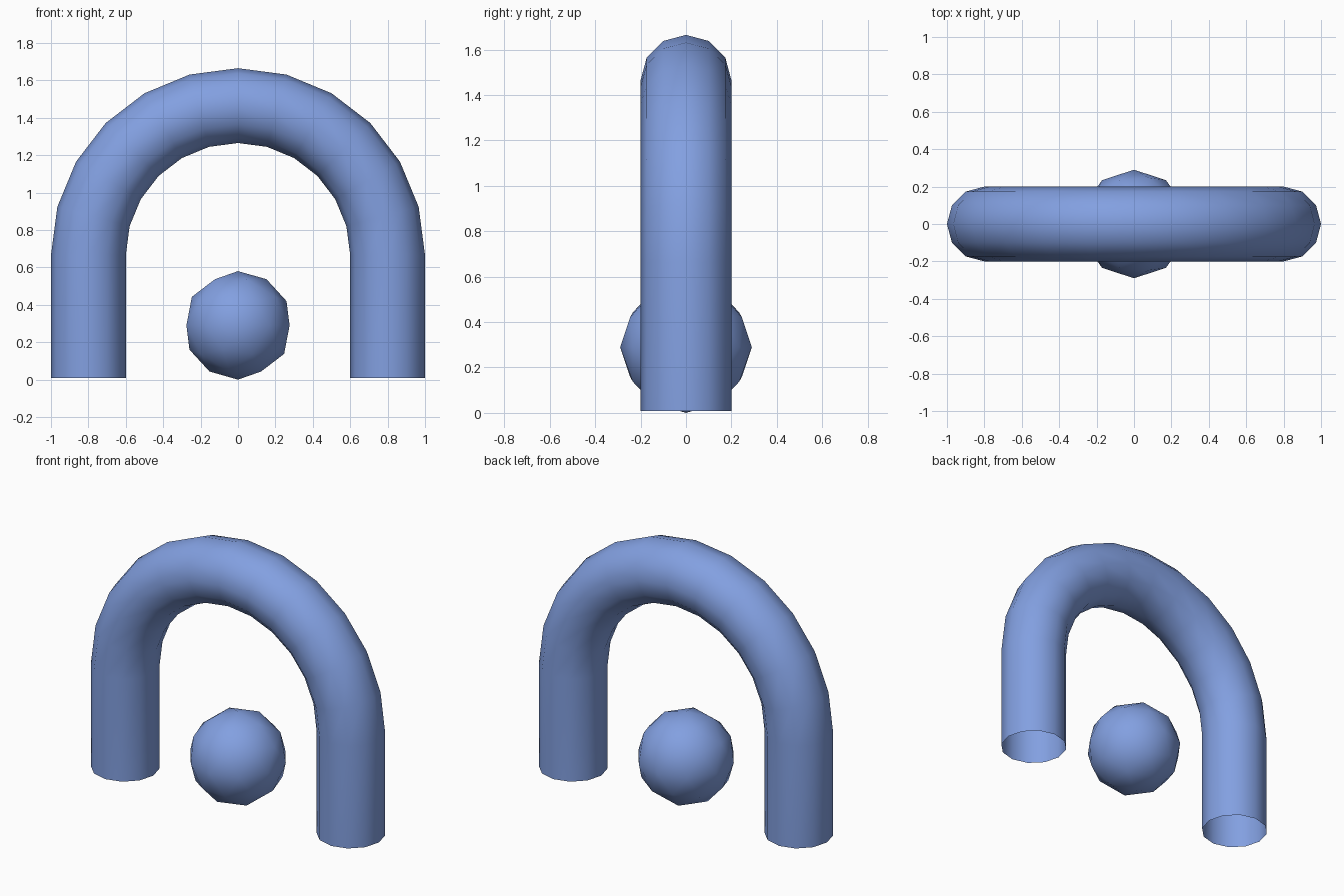
import bpy, bmesh, math

if "Cube" in bpy.data.objects:
    bpy.data.objects.remove(bpy.data.objects["Cube"])

R, TUBE, SPRING, FOOT = 0.8, 0.2, 0.665, 0.008
SIDES, STEPS = 12, 12

blue = bpy.data.materials.new("soft_blue")
blue.diffuse_color = (0.225, 0.35, 0.75, 1.0)
blue.use_nodes = True
blue.node_tree.nodes["Principled BSDF"].inputs["Base Color"].default_value = blue.diffuse_color


def finish(name, bm):
    """Turn a bmesh into a smooth, coloured object."""
    bmesh.ops.recalc_face_normals(bm, faces=bm.faces)
    for f in bm.faces:
        f.smooth = True
    mesh = bpy.data.meshes.new(name)
    bm.to_mesh(mesh)
    bm.free()
    mesh.materials.append(blue)
    obj = bpy.data.objects.new(name, mesh)
    bpy.context.collection.objects.link(obj)
    return obj


# Arch: open-ended round tube, up one leg, over a half circle, down the other
angles = [math.pi * i / STEPS for i in range(STEPS + 1)]
path = [(0.0, FOOT)] + [(a, SPRING) for a in angles] + [(math.pi, FOOT)]
bm = bmesh.new()
rings = []
for a, base in path:
    ring = []
    for s in range(SIDES):
        t = 2 * math.pi * s / SIDES
        r = R + TUBE * math.cos(t)
        ring.append(bm.verts.new((r * math.cos(a), TUBE * math.sin(t),
                                  base + r * math.sin(a))))
    rings.append(ring)
for lo, hi in zip(rings, rings[1:]):
    for s in range(SIDES):
        n = (s + 1) % SIDES
        bm.faces.new((lo[s], lo[n], hi[n], hi[s]))
# Orient the open tube outward
arch = finish("arch_tube", bm)
p = arch.data.polygons[0]
if p.normal.x * (p.center.x - R) + p.normal.y * p.center.y < 0:
    arch.data.flip_normals()

# Ball: low-poly sphere resting under the arch
bm = bmesh.new()
bmesh.ops.create_icosphere(bm, subdivisions=2, radius=0.29)
bmesh.ops.translate(bm, verts=bm.verts, vec=(0, 0, 0.29))
finish("ball", bm)
